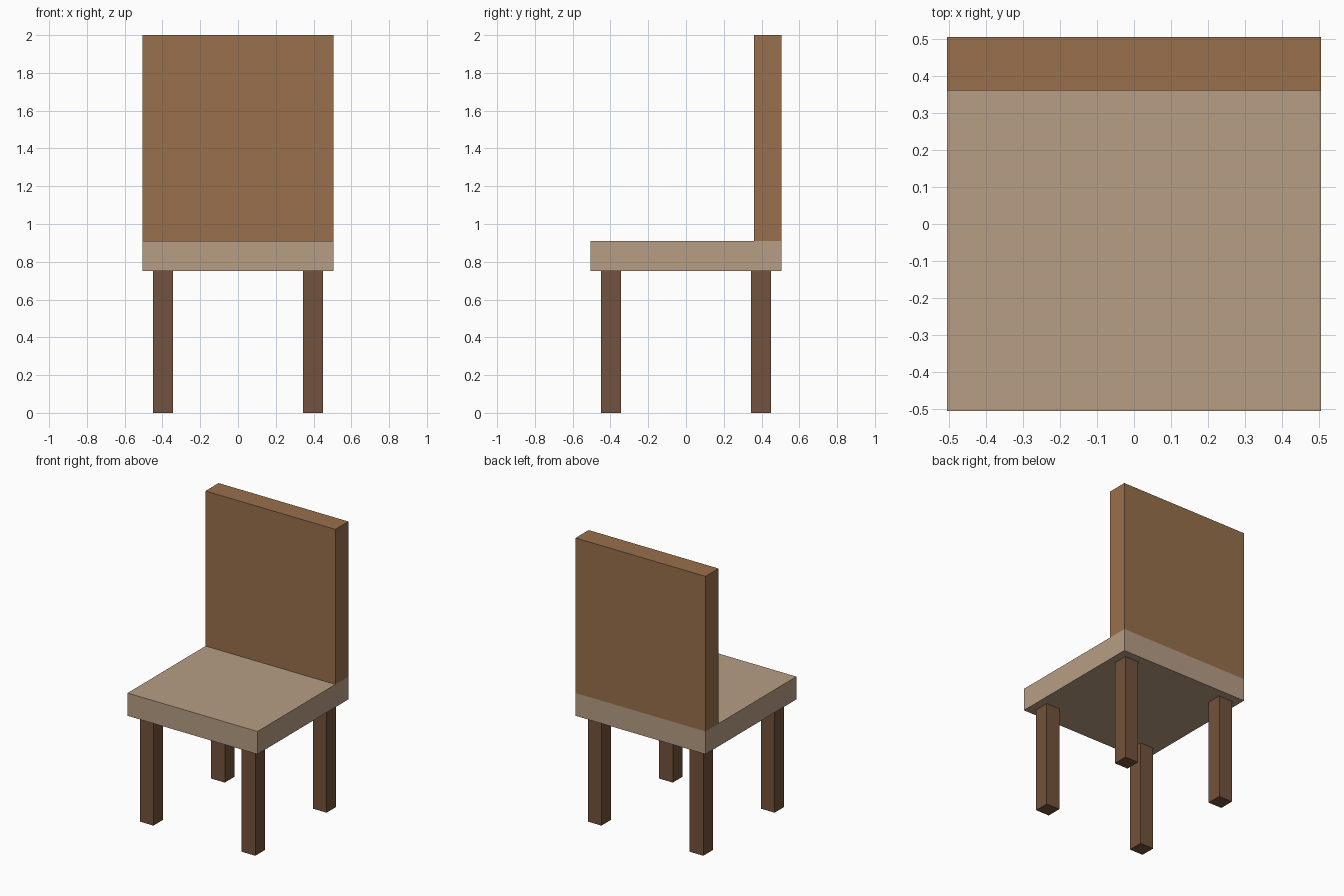
import bpy

cube = bpy.data.objects.get("Cube")
if cube:
    bpy.data.objects.remove(cube, do_unlink=True)


def material(name, rgb):
    mat = bpy.data.materials.new(name)
    mat.use_nodes = True
    color = (*rgb, 1.0)
    mat.diffuse_color = color
    mat.node_tree.nodes["Principled BSDF"].inputs["Base Color"].default_value = color
    return mat


def box(name, low, high, mat):
    """Box spanning two opposite corners."""
    center = [(a + b) / 2 for a, b in zip(low, high)]
    bpy.ops.mesh.primitive_cube_add(size=1, location=center)
    obj = bpy.context.object
    obj.name = name
    obj.scale = [b - a for a, b in zip(low, high)]
    bpy.ops.object.transform_apply(location=False, rotation=False, scale=True)
    obj.data.materials.append(mat)
    return obj


tan = material("tan seat", (0.474, 0.342, 0.231))
brown = material("brown wood", (0.314, 0.162, 0.072))
dark = material("dark brown wood", (0.171, 0.084, 0.045))

HALF = 0.505
SEAT_BOTTOM, SEAT_TOP = 0.75, 0.91
LEG_CENTER, LEG_HALF = 0.396, 0.053

# Seat slab and backrest panel, flush at the rear
box("seat", (-HALF, -HALF, SEAT_BOTTOM), (HALF, HALF, SEAT_TOP), tan)
box("backrest", (-HALF, 0.36, SEAT_TOP), (HALF, HALF, 2.0), brown)

# Four square legs
for side, sx in (("left", 1), ("right", -1)):
    for end, sy in (("front", -1), ("back", 1)):
        x, y = sx * LEG_CENTER, sy * LEG_CENTER
        box(f"{end}_{side}_leg",
            (x - LEG_HALF, y - LEG_HALF, 0),
            (x + LEG_HALF, y + LEG_HALF, SEAT_BOTTOM), dark)
